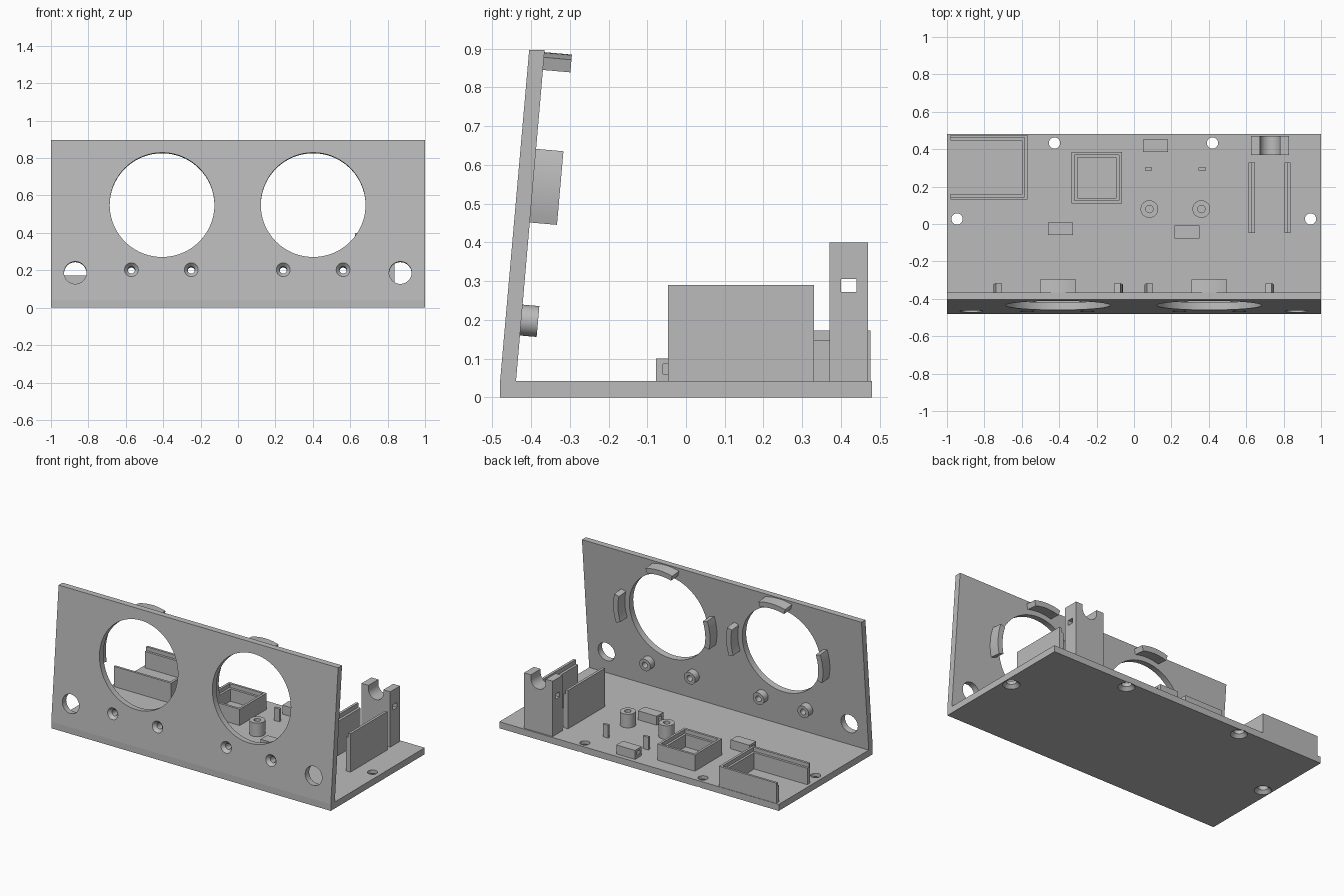
import bpy, bmesh, math
from mathutils import Matrix

if "Cube" in bpy.data.objects:
    bpy.data.objects.remove(bpy.data.objects["Cube"])

grey = bpy.data.materials.new("plain grey")
grey.diffuse_color = (0.5, 0.5, 0.5, 1)
grey.use_nodes = True
grey.node_tree.nodes["Principled BSDF"].inputs["Base Color"].default_value = grey.diffuse_color

BASE_TOP = 0.042
TILT = math.atan2(0.075, 0.855)
S, C = math.sin(TILT), math.cos(TILT)
UP = Matrix.Identity(4)
# local x, y, depth -> world y, z, x
ALONG_X = Matrix(((0, 0, 1, 0), (1, 0, 0, 0), (0, 1, 0, 0), (0, 0, 0, 1)))
# local x, z, depth -> world x, z, y
ALONG_Y = Matrix(((1, 0, 0, 0), (0, 0, 1, 0), (0, 1, 0, 0), (0, 0, 0, 1)))


def on_panel(x, z):
    """Frame on the leaning front face, depth pointing into the panel."""
    y = -0.48 + (z - BASE_TOP) * S / C
    return Matrix(((1, 0, 0, x), (0, S, C, y), (0, C, -S, z), (0, 0, 0, 1)))


def circle(r, x=0, y=0, n=64):
    return [(x + r * math.cos(2 * math.pi * i / n),
             y + r * math.sin(2 * math.pi * i / n)) for i in range(n)]


def rect(x0, x1, y0, y1):
    return [(x0, y0), (x1, y0), (x1, y1), (x0, y1)]


def loft(name, rings, frame=UP):
    """Closed solid through (outline, depth) rings."""
    bm = bmesh.new()
    loops = [[bm.verts.new(frame @ Matrix.Translation((x, y, d)).translation)
              for x, y in pts] for pts, d in rings]
    n = len(loops[0])
    for a, b in zip(loops, loops[1:]):
        for i in range(n):
            j = (i + 1) % n
            bm.faces.new((a[i], a[j], b[j], b[i]))
    bm.faces.new(loops[0])
    bm.faces.new(loops[-1])
    bmesh.ops.recalc_face_normals(bm, faces=bm.faces)
    mesh = bpy.data.meshes.new(name)
    bm.to_mesh(mesh)
    bm.free()
    mesh.materials.append(grey)
    ob = bpy.data.objects.new(name, mesh)
    bpy.context.collection.objects.link(ob)
    return ob


def prism(name, pts, d0, d1, frame=UP):
    return loft(name, [(pts, d0), (pts, d1)], frame)


def select(ob):
    bpy.ops.object.select_all(action='DESELECT')
    ob.select_set(True)
    bpy.context.view_layer.objects.active = ob


def cut(ob, cutter):
    select(ob)
    mod = ob.modifiers.new("cut", 'BOOLEAN')
    mod.operation = 'DIFFERENCE'
    mod.solver = 'EXACT'
    mod.object = cutter
    bpy.ops.object.modifier_apply(modifier=mod.name)
    bpy.data.objects.remove(cutter)


# Base plate with countersunk mounting holes
base = prism("base_plate", rect(-1, 1, -0.48, 0.48), 0, BASE_TOP)
for x, y in [(-0.425, 0.433), (0.42, 0.433), (-0.946, 0.027), (0.944, 0.027)]:
    cut(base, loft("cutter", [(circle(0.056, x, y, 40), -0.006),
                              (circle(0.03, x, y, 40), 0.02),
                              (circle(0.03, x, y, 40), 0.1)]))

# Leaning front panel
panel = prism("front_panel", [(-0.48, BASE_TOP), (-0.405, 0.897),
                              (-0.365, 0.897), (-0.439, BASE_TOP)], -1, 1, ALONG_X)
for x in (-0.87, 0.868):
    cut(panel, prism("cutter", circle(0.06), -0.1, 0.15, on_panel(x, 0.187)))

# Large round openings, each with three retaining clips
for x in (-0.406, 0.402):
    frame = on_panel(x, 0.55)
    cut(panel, prism("cutter", circle(0.28, n=96), -0.1, 0.15, frame))
    for mid in (0, 90, 180):
        angles = [math.radians(mid - 16 + 32 * i / 10) for i in range(11)]
        arc = [(0.346 * math.cos(a), 0.346 * math.sin(a)) for a in angles]
        arc += [(0.312 * math.cos(a), 0.312 * math.sin(a)) for a in reversed(angles)]
        prism("retaining_clip", arc, 0.036, 0.111, frame)

# Screw bosses behind the panel
for x in (-0.57, -0.25, 0.242, 0.562):
    frame = on_panel(x, 0.203)
    boss = prism("panel_boss", circle(0.04, n=40), 0.039, 0.084, frame)
    cut(boss, prism("cutter", circle(0.019, n=40), 0, 0.2, frame))
    cut(panel, loft("cutter", [(circle(0.046, n=40), -0.01),
                               (circle(0.019, n=40), 0.02),
                               (circle(0.019, n=40), 0.1)], frame))


# Walled trays with an inner ledge
def tray(name, x0, x1, y0, y1, top, open_left=False):
    ob = prism(name, rect(x0, x1, y0, y1), BASE_TOP, top)
    for t, bottom in ((0.015, top - 0.025), (0.03, 0.0)):
        left = x0 - 0.1 if open_left else x0 + t
        cut(ob, prism("cutter", rect(left, x1 - t, y0 + t, y1 - t), bottom, 1))


tray("open_tray", -0.98, -0.57, 0.13, 0.477, 0.173, True)
tray("square_tray", -0.333, -0.065, 0.11, 0.385, 0.147)

# Card guide rails, stepped towards each other
for x0, x1, high in ((0.613, 0.646, 0.613), (0.805, 0.838, 0.8215)):
    rail = prism("guide_rail", rect(x0, x1, -0.047, 0.33), BASE_TOP, 0.29)
    low = x0 + x1 - high - 0.0165
    cut(rail, prism("cutter", rect(low - (0.1 if low < high else 0),
                                   low + 0.0165 + (0.1 if low > high else 0),
                                   -0.2, 0.5), 0.262, 0.5))

# Tall holder with a round-bottomed cradle and a tie slot
holder = prism("cradle_holder", rect(0.625, 0.83, 0.37, 0.47), BASE_TOP, 0.4)
cradle = [(0.7275 + 0.053 * math.cos(a), 0.375 + 0.053 * math.sin(a))
          for a in [math.pi * (1 + i / 20) for i in range(21)]]
cradle += [(0.7805, 0.6), (0.6745, 0.6)]
cut(holder, prism("cutter", cradle, 0.2, 0.7, ALONG_Y))
cut(holder, prism("cutter", rect(0.4, 0.44, 0.272, 0.305), 0.5, 0.95, ALONG_X))

# Small tie blocks with a slot from side to side
for x, y in ((-0.393, -0.025), (0.283, -0.043), (0.115, 0.418)):
    block = prism("tie_block", rect(x - 0.067, x + 0.067, y - 0.034, y + 0.034),
                  BASE_TOP, 0.1)
    cut(block, prism("cutter", rect(y - 0.016, y + 0.016, 0.06, 0.086),
                     x - 0.2, x + 0.2, ALONG_X))

# Standoff posts and the thin tabs behind them
for x in (0.082, 0.36):
    post = prism("standoff_post", circle(0.047, x, 0.08, 40), BASE_TOP, 0.13)
    cut(post, prism("cutter", circle(0.02, x, 0.08, 40), 0, 0.5))
for x in (0.078, 0.365):
    prism("stop_tab", rect(x - 0.019, x + 0.019, 0.285, 0.301), BASE_TOP, 0.125)

for ob in list(bpy.context.scene.objects):
    select(ob)
    bpy.ops.object.shade_smooth_by_angle(angle=math.radians(30))
